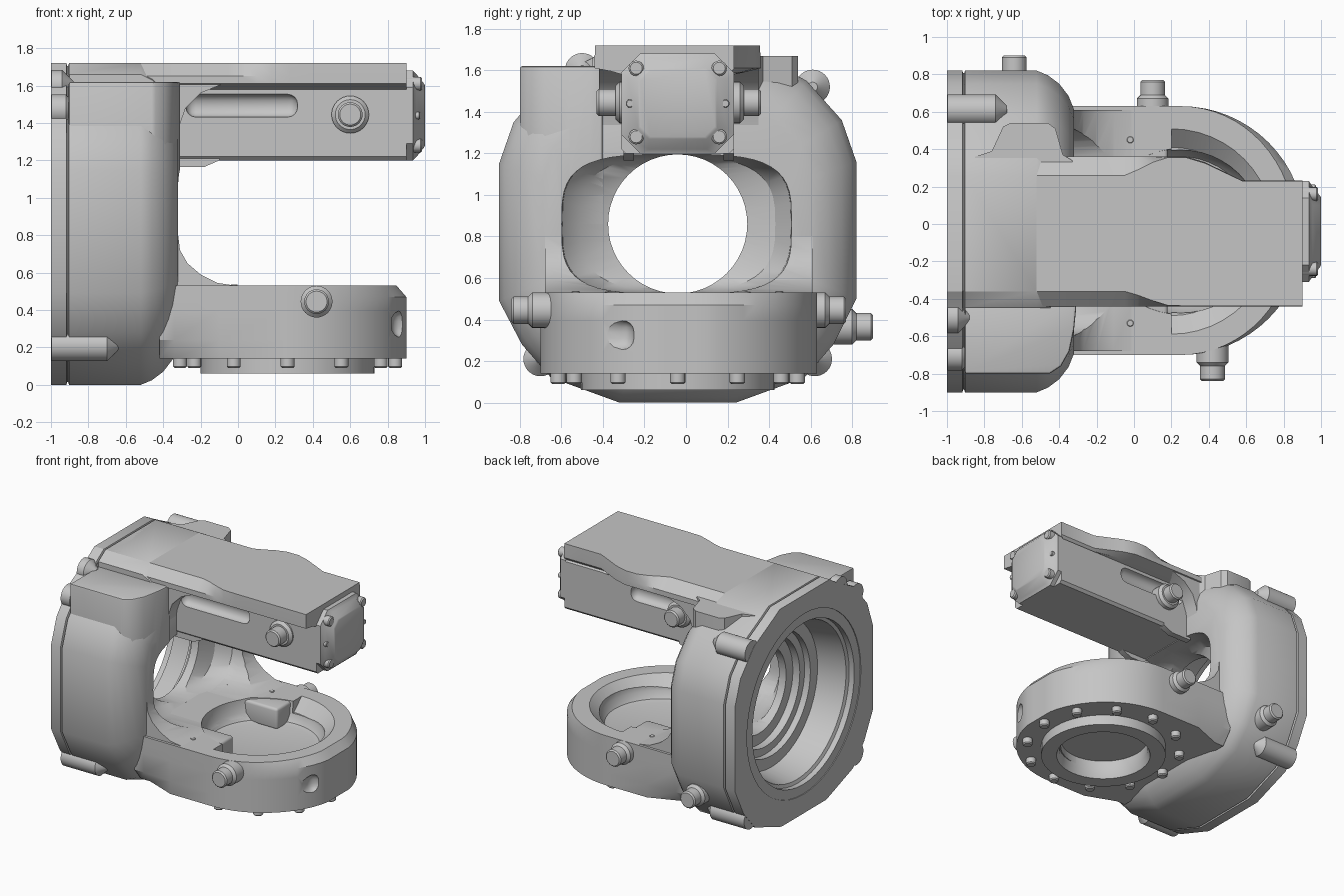
import bpy, bmesh, math
from mathutils import Vector

if "Cube" in bpy.data.objects:
    bpy.data.objects.remove(bpy.data.objects["Cube"], do_unlink=True)

GREY = (0.56, 0.56, 0.56, 1)
metal = bpy.data.materials.new("cast grey")
metal.use_nodes = True
metal.diffuse_color = GREY
metal.node_tree.nodes["Principled BSDF"].inputs["Base Color"].default_value = GREY

CY, CZ = -0.04, 0.86      # main bore axis
RX = 0.25                 # ring axis
TAU = 2 * math.pi


def loft(name, rings):
    """Skin a list of equal-length point loops and cap both ends."""
    bm = bmesh.new()
    loops = [[bm.verts.new(p) for p in ring] for ring in rings]
    n = len(loops[0])
    for a, b in zip(loops, loops[1:]):
        for i in range(n):
            j = (i + 1) % n
            bm.faces.new((a[i], a[j], b[j], b[i]))
    bm.faces.new(loops[0])
    bm.faces.new(loops[-1])
    bmesh.ops.recalc_face_normals(bm, faces=bm.faces)
    mesh = bpy.data.meshes.new(name)
    bm.to_mesh(mesh)
    bm.free()
    mesh.materials.append(metal)
    obj = bpy.data.objects.new(name, mesh)
    bpy.context.collection.objects.link(obj)
    return obj


def revolve(name, axis, centre, profile, n=32):
    """Lathe (distance along axis, radius) pairs round an axis through centre."""
    rings = []
    for d, r in profile:
        ring = []
        for i in range(n):
            u, v = r * math.cos(TAU * i / n), r * math.sin(TAU * i / n)
            p = {"x": (d, u, v), "y": (v, d, u), "z": (u, v, d)}[axis]
            ring.append(Vector(centre) + Vector(p))
        rings.append(ring)
    return loft(name, rings)


def rod(name, axis, centre, r, a, b, edge=0.012, n=32):
    s = edge if b > a else -edge
    return revolve(name, axis, centre, [(a, r), (b - s, r), (b, r - edge)], n)


def prism(name, axis, points, a, b):
    put = {"x": lambda p, d: (d, *p), "y": lambda p, d: (p[0], d, p[1]), "z": lambda p, d: (*p, d)}[axis]
    return loft(name, [[put(p, d) for p in points] for d in (a, b)])


def apply(obj, mod):
    bpy.context.view_layer.objects.active = obj
    bpy.ops.object.modifier_apply(modifier=mod.name)


def round_edges(obj, width, segments=4):
    mod = obj.modifiers.new("round", "BEVEL")
    mod.width, mod.segments = width, segments
    apply(obj, mod)


def cut(objs, cutters):
    for obj in objs:
        for cutter in cutters:
            mod = obj.modifiers.new("cut", "BOOLEAN")
            mod.operation, mod.solver, mod.object = "DIFFERENCE", "EXACT", cutter
            apply(obj, mod)


def box_points(u0, u1, v0, v1):
    return [(u0, v0), (u1, v0), (u1, v1), (u0, v1)]


# Housing: octagonal flange with seam, then a body rounding off towards the arms
outline = [(-.32, 0), (.24, 0), (.57, .12), (.71, .28), (.82, .5), (.82, 1.16), (.75, 1.36),
           (.58, 1.55), (.37, 1.66), (.26, 1.72), (-.36, 1.72), (-.45, 1.66), (-.66, 1.55), (-.83, 1.35),
           (-.9, 1.15), (-.9, .49), (-.79, .28), (-.65, .12)]
steps = [(-1, 0), (-.918, 0), (-.913, .014), (-.908, .014), (-.903, 0), (-.52, 0),
         (-.46, .025), (-.4, .07), (-.35, .135), (-.32, .21)]
housing = loft("housing", [[(x, CY + (y - CY) * (1 - k / .86), CZ + (z - CZ) * (1 - k / .86))
                            for y, z in outline] for x, k in steps])
shelf = prism("shelf_cutter", "x", box_points(-1.1, -.45, 1.615, 1.9), -.9, 0)
cut([housing], [shelf])

# Shoulder column, top pad, top plate root and lower root fillet
shoulder = prism("shoulder_column", "z", [(-.905, -.4), (-.905, -.8), (-.45, -.8), (-.39, -.76), (-.345, -.68),
                                          (-.32, -.56), (-.31, -.46), (-.31, -.4)], .8, 1.62)
round_edges(shoulder, .012, 2)
pad = prism("top_pad", "z", [(-.85, .2), (-.85, .36), (-.76, .39), (-.7, .52), (-.66, .54), (-.46, .54),
                             (-.42, .51), (-.38, .37), (-.33, .34), (-.33, .2)], 1.36, 1.67)
root = prism("plate_root", "x", [(-.44, 1.5), (-.44, 1.65), (-.36, 1.72), (.26, 1.72), (.36, 1.65), (.36, 1.5)],
             -.902, -.4)
fillet = prism("root_fillet", "y", [(-.38, .4), (-.38, .86), (-.32, .8), (-.31, .72), (-.27, .65), (-.2, .59),
                                    (-.11, .545), (0, .528), (0, .4)], -.68, .61)

# Stepped bore from the back, flared window towards the arms
bore = revolve("bore_cutter", "x", (0, CY, CZ),
               [(-1.1, .71), (-.994, .71), (-.994, .635), (-.95, .635), (-.94, .61), (-.72, .57), (-.72, .48),
                (-.67, .48), (-.67, .42), (-.61, .42), (-.61, .335), (-.2, .335)], 48)


def window_ring(x, half_y, half_z, power, cy):
    ring = []
    for i in range(48):
        c, s = math.cos(TAU * i / 48), math.sin(TAU * i / 48)
        ring.append((x, cy + half_y * math.copysign(abs(c) ** (2 / power), c),
                     CZ + half_z * math.copysign(abs(s) ** (2 / power), s)))
    return ring


window = loft("window_cutter", [window_ring(-.56, .3, .3, 2, CY), window_ring(-.5, .47, .32, 3, CY),
                                window_ring(-.4, .55, .335, 3.5, -.045), window_ring(.2, .575, .335, 3.5, -.045)])
cut([housing, shoulder, pad, fillet], [bore, window])

# Corner lugs on the flange
for y, z, end in ((.61, 1.52, -.68), (-.5, 1.6, -.88), (-.7, 1.47, -.86), (.62, .21, -.64), (-.7, .21, -.64)):
    rod("flange_lug", "x", (0, y, z), .083, -.998, end, .06)

# Lower ring body: half-round plan, flat tip, root tucked in underneath
plan = [(-.42, -.7), (-.34, -.7), (-.1, -.7)]
for i in range(33):
    a = math.pi * (i / 32 - .5)
    plan.append((min(.9, RX + .665 * math.cos(a)), -.035 + .665 * math.sin(a)))
plan += [(-.1, .63), (-.34, .63), (-.42, .63)]
ring = loft("ring_body", [[(x - t * max(0, x - RX), CY + (y - CY) * (k if x < -.3 else 1), z) for x, y in plan]
                          for z, t, k in ((.14, 0, .86), (.24, 0, .98), (.4, 0, 1), (.47, 0, 1), (.53, .08, 1))])
basin = revolve("basin_cutter", "z", (RX, CY, 0), [(.37, .36), (.38, .4), (.43, .435), (.6, .45)], 48)
notch = prism("notch_cutter", "x", box_points(-.45, -.25, .25, .4), .82, 1)
round_edges(notch, .06)
under = revolve("underside_cutter", "z", (RX, CY, 0), [(.1, .33), (.2, .33)], 48)
cut([ring, fillet], [basin])

# Sloping rim on the free side of the basin
rim = loft("rim_cutter", [[(RX - .05 + r * math.cos(math.pi * (i / 24 - .5)),
                            CY + r * math.sin(math.pi * (i / 24 - .5)), z) for i in range(25)]
                          for z, r in ((.44, .45), (.54, .56))])
cut([ring], [rim, notch, under])

# Tongues reaching into the basin, and small locating pins
for s in (1, -1):
    y0, y1 = sorted((CY + s * .5, CY + s * .27))
    tongue = prism("basin_tongue", "z", box_points(-.17, .18, y0, y1), .36, .526)
    round_edges(tongue, .02, 3)
    rod("locating_pin", "z", (-.02, CY + s * .49, 0), .018, .5, .537, .003, 16)

# Bottom flange with twelve bolts
revolve("bottom_flange", "z", (RX + .015, CY, 0), [(.2, .465), (.06, .465), (.06, .35), (.11, .33), (.2, .33)], 48)
for i in range(12):
    a = TAU * i / 12
    rod("flange_bolt", "z", (RX + .015 + .575 * math.cos(a), CY + .575 * math.sin(a), 0), .037, .16, .09, .008, 16)

# Upper arm: beam under a wider plate; flat top edges (left, right) and plate edge vary along x
arm_steps = [(-.42, -.36, .26, .36), (-.05, -.36, .26, .36), (.02, -.38, .29, .36), (.1, -.41, .33, .36),
             (.18, -.435, .355, .36), (.28, -.438, .355, .36), (.38, -.438, .325, .33),
             (.58, -.438, .23, .232), (.9, -.438, .23, .232)]
arm = loft("upper_arm", [[(x, y, z) for y, z in (
    (left, 1.72), (-.44, 1.65), (-.44, 1.61), (-.36, 1.595), (-.31, 1.58), (-.31, 1.22), (-.29, 1.2),
    (.21, 1.2), (.23, 1.22), (.23, 1.58), (.2 + (edge - .2) * .5, 1.59), (edge, 1.61), (edge, 1.65), (right, 1.72))]
    for x, left, right, edge in arm_steps])
slots = []
for y0, y1 in ((-.5, -.26), (.18, .4)):
    slot = prism("slot_cutter", "y", box_points(-.28, .32, 1.43, 1.555), y0, y1)
    round_edges(slot, .055)
    slots.append(slot)
cut([arm], slots)

# Neck and curved gussets where the arm meets the housing
for outer, inner in ((-.42, -.25), (.35, .18)):
    prism("arm_gusset", "y", [(-.42, 1.25), (-.33, 1.25), (-.315, 1.38), (-.28, 1.48), (-.2, 1.56),
                              (-.08, 1.61), (-.42, 1.63)], outer, inner)
    prism("arm_neck", "y", [(-.36, 1.3), (-.36, 1.165), (-.18, 1.165), (-.1, 1.2), (-.1, 1.3)],
          inner, inner + math.copysign(.05, outer))

for cutter in [shelf, bore, window, basin, rim, notch, under] + slots:
    bpy.data.objects.remove(cutter, do_unlink=True)


# End cap with raised middle, corner bolts and side dots
def cap_ring(x, hy, hz, c):
    pts = [(-hy, -hz + c), (-hy + c, -hz), (hy - c, -hz), (hy, -hz + c),
           (hy, hz - c), (hy - c, hz), (-hy + c, hz), (-hy, hz - c)]
    return [(x, CY + y, 1.44 + z) for y, z in pts]


loft("end_cap", [cap_ring(x, *s) for x, *s in ((.89, .27, .24, .09), (.935, .27, .24, .09),
                                              (.955, .24, .22, .1), (.995, .19, .17, .05), (1, .18, .16, .05))])
for sy in (1, -1):
    for sz in (1, -1):
        rod("cap_bolt", "x", (0, CY + sy * .2, 1.445 + sz * .165), .037, .9, .985, .008, 16)
    rod("cap_dot", "x", (0, CY + sy * .23, 1.44), .02, .92, .972, .004, 16)


# Threaded plugs on bosses
def plug(x, z, start, mid, end, boss=.085):
    rod("plug_boss", "y", (x, 0, z), boss, start, mid, .02)
    rod("plug", "y", (x, 0, z), .066, mid, end, .01)


plug(.42, .445, -.6, -.76, -.84)
plug(.1, .445, .56, .69, .77)
plug(-.64, .365, .6, .82, .9)
plug(.6, 1.445, -.25, -.34, -.43, .1)
plug(-.12, 1.445, .1, .28, .36, .1)

# Soft shading with crisp corners
bpy.ops.object.select_all(action="DESELECT")
for obj in bpy.context.scene.objects:
    if obj.type == "MESH" and metal.name in obj.data.materials:
        obj.select_set(True)
        bpy.context.view_layer.objects.active = obj
bpy.ops.object.shade_smooth_by_angle(angle=math.radians(32))
